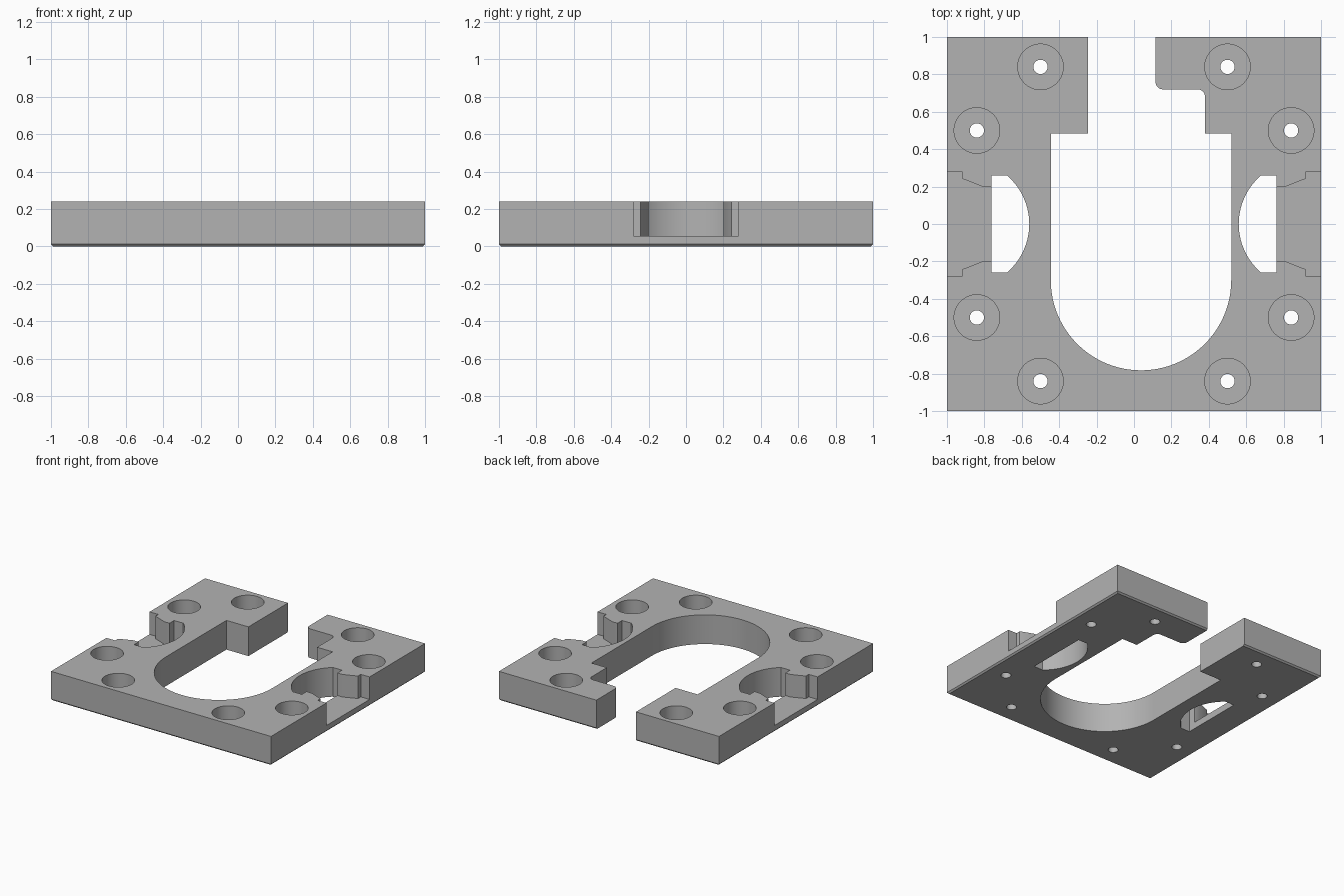
import bpy, bmesh
from math import sin, cos, radians, atan2, pi

if "Cube" in bpy.data.objects:
    bpy.data.objects.remove(bpy.data.objects["Cube"])

TOP, FLOOR = 0.24, 0.055


def material(name, value):
    m = bpy.data.materials.new(name)
    m.use_nodes = True
    m.diffuse_color = (value, value, value, 1)
    m.node_tree.nodes["Principled BSDF"].inputs["Base Color"].default_value = (value, value, value, 1)
    return m


def arc(cx, cy, r, start, end, steps):
    angles = [start + (end - start) * i / steps for i in range(steps + 1)]
    return [(cx + r * cos(a), cy + r * sin(a)) for a in angles]


def prism(name, outline, z0, z1):
    """Extrude a flat outline between two heights."""
    bm = bmesh.new()
    face = bm.faces.new([bm.verts.new((x, y, z0)) for x, y in outline])
    ext = bmesh.ops.extrude_face_region(bm, geom=[face])
    moved = [v for v in ext["geom"] if isinstance(v, bmesh.types.BMVert)]
    bmesh.ops.translate(bm, verts=moved, vec=(0, 0, z1 - z0))
    bmesh.ops.recalc_face_normals(bm, faces=bm.faces)
    mesh = bpy.data.meshes.new(name)
    bm.to_mesh(mesh)
    bm.free()
    obj = bpy.data.objects.new(name, mesh)
    bpy.context.collection.objects.link(obj)
    return obj


# Square plate with a fine chamfer around the bottom
plate = prism("mounting_plate", [(-1, -1), (1, -1), (1, 1), (-1, 1)], 0, TOP)
bm = bmesh.new()
bm.from_mesh(plate.data)
bottom = [e for e in bm.edges if all(v.co.z < 0.01 for v in e.verts)]
bmesh.ops.bevel(bm, geom=bottom, offset=0.012, segments=1, affect='EDGES')
bm.to_mesh(plate.data)
bm.free()
plate.data.materials.append(material("grey plastic", 0.45))

cutters = []

# Central opening: round front end, stepped mouth at the back
opening = [(-0.245, 1.1), (-0.245, 0.485), (-0.445, 0.485)]
opening += arc(0.0375, -0.3, 0.4825, pi, 2 * pi, 48)
opening += [(0.52, 0.485), (0.38, 0.485)]
opening += arc(0.34, 0.68, 0.04, 0, pi / 2, 8)
opening += arc(0.155, 0.76, 0.04, 1.5 * pi, pi, 8)
opening += [(0.115, 1.1)]
cutters.append(prism("opening_cutter", opening, -0.1, 0.4))

# Side sockets: a through slot with a curved inner wall and a stepped recess
bend = atan2(0.26, 0.222)
for side in (-1, 1):
    slot = [(0.763, -0.26)] + arc(0.902, 0, 0.342, pi + bend, pi - bend, 28) + [(0.763, 0.26)]
    half = [(0.72, 0.2), (0.81, 0.2), (0.92, 0.243), (0.92, 0.28), (1.1, 0.28)]
    recess = half + [(x, -y) for x, y in reversed(half)]
    for name, shape, low in (("slot_cutter", slot, -0.1), ("recess_cutter", recess, FLOOR)):
        cutters.append(prism(name, [(side * x, y) for x, y in shape], low, 0.4))

# Eight counterbored screw holes
for sx in (-1, 1):
    for sy in (-1, 1):
        for x, y in ((0.5, 0.84), (0.84, 0.5)):
            for name, r, low in (("bore_cutter", 0.122, FLOOR), ("screw_cutter", 0.038, -0.1)):
                ring = arc(sx * x, sy * y, r, 0, 2 * pi, 40)[:-1]
                cutters.append(prism(name, ring, low, 0.4))

for cutter in cutters:
    mod = plate.modifiers.new(cutter.name, 'BOOLEAN')
    mod.operation = 'DIFFERENCE'
    mod.solver = 'EXACT'
    mod.object = cutter

# Apply the cuts, drop the cutters and smooth the curved walls
bpy.context.view_layer.update()
cut = bpy.data.meshes.new_from_object(plate.evaluated_get(bpy.context.evaluated_depsgraph_get()))
plate.modifiers.clear()
plate.data = cut
for cutter in cutters:
    bpy.data.objects.remove(cutter)

bpy.ops.object.select_all(action='DESELECT')
plate.select_set(True)
bpy.context.view_layer.objects.active = plate
bpy.ops.object.shade_smooth_by_angle(angle=radians(25))
